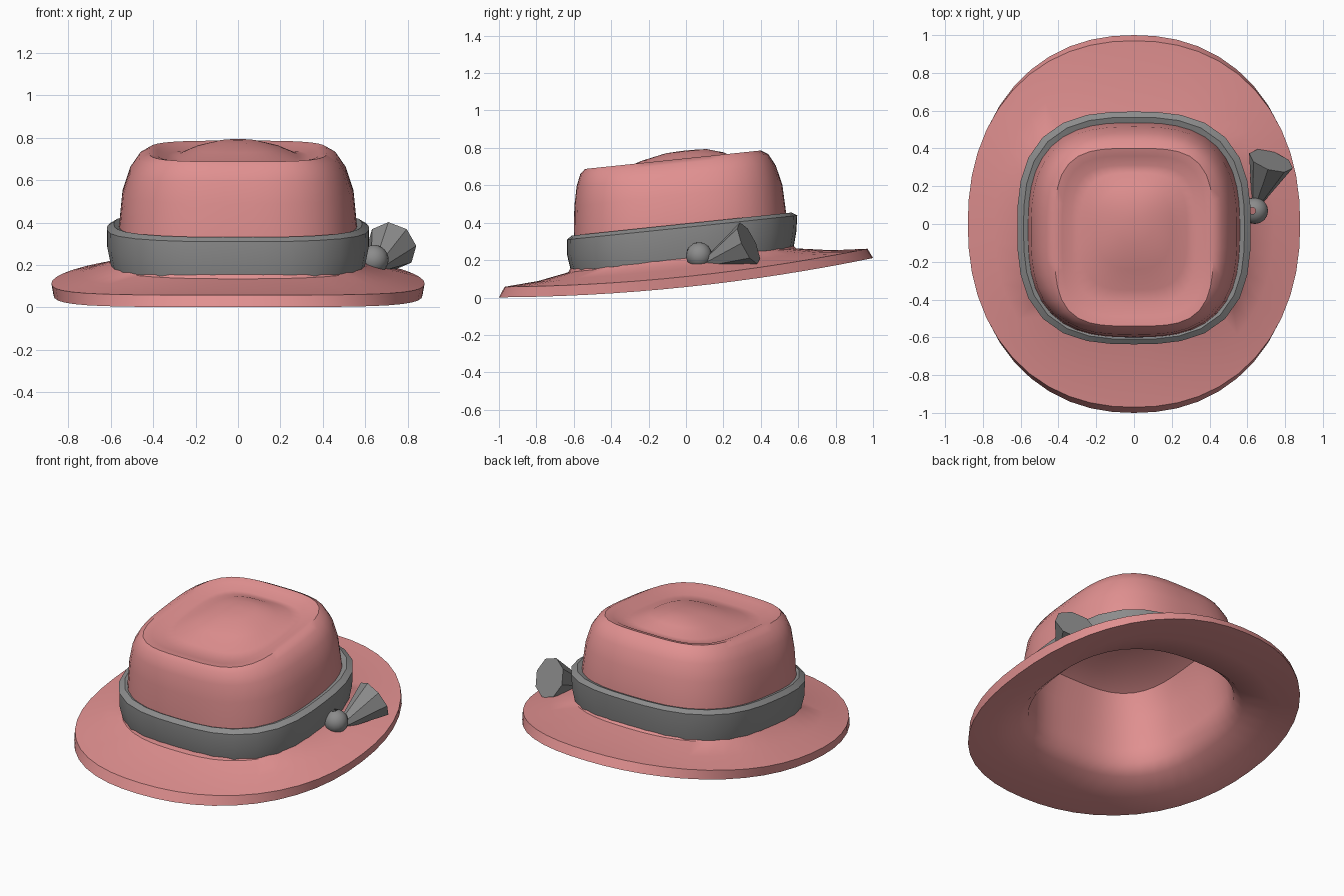
import bpy, bmesh, math
from mathutils import Vector

old = bpy.data.objects.get("Cube")
if old:
    bpy.data.objects.remove(old, do_unlink=True)


def material(name, rgb):
    m = bpy.data.materials.new(name)
    m.use_nodes = True
    m.diffuse_color = (*rgb, 1)
    m.node_tree.nodes["Principled BSDF"].inputs["Base Color"].default_value = (*rgb, 1)
    return m


pink = material("dusty pink felt", (0.75, 0.28, 0.28))
grey = material("grey trim", (0.26, 0.26, 0.26))
TILT = 0.105  # the whole hat rises toward the back


def finish(bm, name, mat, angle=None):
    bmesh.ops.recalc_face_normals(bm, faces=bm.faces)
    mesh = bpy.data.meshes.new(name)
    bm.to_mesh(mesh)
    bm.free()
    mesh.materials.append(mat)
    ob = bpy.data.objects.new(name, mesh)
    bpy.context.collection.objects.link(ob)
    if angle:
        bpy.ops.object.select_all(action='DESELECT')
        ob.select_set(True)
        bpy.context.view_layer.objects.active = ob
        bpy.ops.object.shade_smooth_by_angle(angle=math.radians(angle))
    return ob


def ring(bm, half_x, front, back, z, power, count):
    """Tilted rounded-square ring; wide rings also curl up at front and back."""
    curl = 0.05 * min(1, max(0, (half_x - 0.6) / 0.27))
    verts = []
    for i in range(count):
        a = math.tau * i / count
        c, s = math.cos(a), math.sin(a)
        r = (abs(c) ** power + abs(s) ** power) ** (-1 / power)
        y = (front + back) / 2 + (back - front) / 2 * r * s
        verts.append(bm.verts.new((half_x * r * c, y, z + TILT * y + curl * y * y)))
    return verts


def loft(name, rings, mat, count, angle, closed=False):
    bm = bmesh.new()
    loops = [ring(bm, *r, count) for r in rings]
    pairs = list(zip(loops, loops[1:]))
    if closed:
        pairs.append((loops[-1], loops[0]))
    else:
        bm.faces.new(loops[0])
        bm.faces.new(loops[-1])
    for a, b in pairs:
        for i in range(count):
            j = (i + 1) % count
            bm.faces.new((a[i], a[j], b[j], b[i]))
    return finish(bm, name, mat, angle)


# Hat body: half width, front y, back y, height, squareness
inside = [
    (0.10, -0.13, 0.07, 0.70, 2.0),
    (0.32, -0.42, 0.29, 0.675, 3.0),
    (0.44, -0.52, 0.41, 0.62, 3.2),
    (0.50, -0.55, 0.47, 0.48, 3.0),
    (0.52, -0.56, 0.50, 0.28, 2.8),
    (0.54, -0.57, 0.52, 0.19, 2.7),
    (0.60, -0.63, 0.58, 0.135, 2.5),
]
brim = [
    (0.74, -0.80, 0.78, 0.085, 2.3),
    (0.87, -1.00, 1.00, 0.056, 2.2),
    (0.88, -0.97, 0.97, 0.112, 2.2),
    (0.74, -0.79, 0.78, 0.155, 2.3),
    (0.61, -0.63, 0.59, 0.200, 2.6),
]
crown = [
    (0.565, -0.60, 0.545, 0.25, 2.8),
    (0.56, -0.60, 0.535, 0.40, 2.8),
    (0.545, -0.597, 0.515, 0.55, 2.8),
    (0.51, -0.585, 0.48, 0.655, 3.0),
    (0.465, -0.565, 0.44, 0.72, 3.2),
    (0.42, -0.54, 0.40, 0.744, 3.6),
    (0.38, -0.49, 0.36, 0.736, 3.6),
    (0.33, -0.42, 0.31, 0.712, 3.6),
    (0.28, -0.35, 0.27, 0.718, 3.2),
    (0.20, -0.24, 0.20, 0.755, 2.6),
    (0.10, -0.11, 0.11, 0.782, 2.0),
    (0.03, -0.03, 0.03, 0.786, 2.0),
]
loft("hat_body", inside + brim + crown, pink, 48, 40)

# Hat band wrapped around the crown
band = [
    (0.55, -0.59, 0.53, 0.20, 2.8),
    (0.60, -0.615, 0.575, 0.205, 2.8),
    (0.617, -0.635, 0.59, 0.29, 2.8),
    (0.618, -0.637, 0.595, 0.375, 2.8),
    (0.585, -0.61, 0.565, 0.395, 2.8),
    (0.55, -0.59, 0.53, 0.385, 2.8),
]
loft("hat_band", band, grey, 32, 40, closed=True)

# Pierced bead on the left of the band
bm = bmesh.new()
bmesh.ops.create_uvsphere(bm, u_segments=16, v_segments=12, radius=0.07)
poles = [v for v in bm.verts if abs(v.co.z) > 0.0699]
bmesh.ops.delete(bm, geom=poles, context='VERTS')
bead = finish(bm, "bead", grey, 40)
bead.location = (0.64, 0.07, 0.225)
bead.rotation_euler.y = -0.2

# Flared tuft behind the bead
start, end = Vector((0.645, 0.10, 0.18)), Vector((0.725, 0.335, 0.29))
axis = end - start
bm = bmesh.new()
bmesh.ops.create_cone(bm, cap_ends=True, segments=8, radius1=0.022,
                      radius2=0.122, depth=axis.length)
tuft = finish(bm, "tuft", grey)
tuft.location = (start + end) / 2
tuft.rotation_euler = axis.to_track_quat('Z', 'Y').to_euler()
